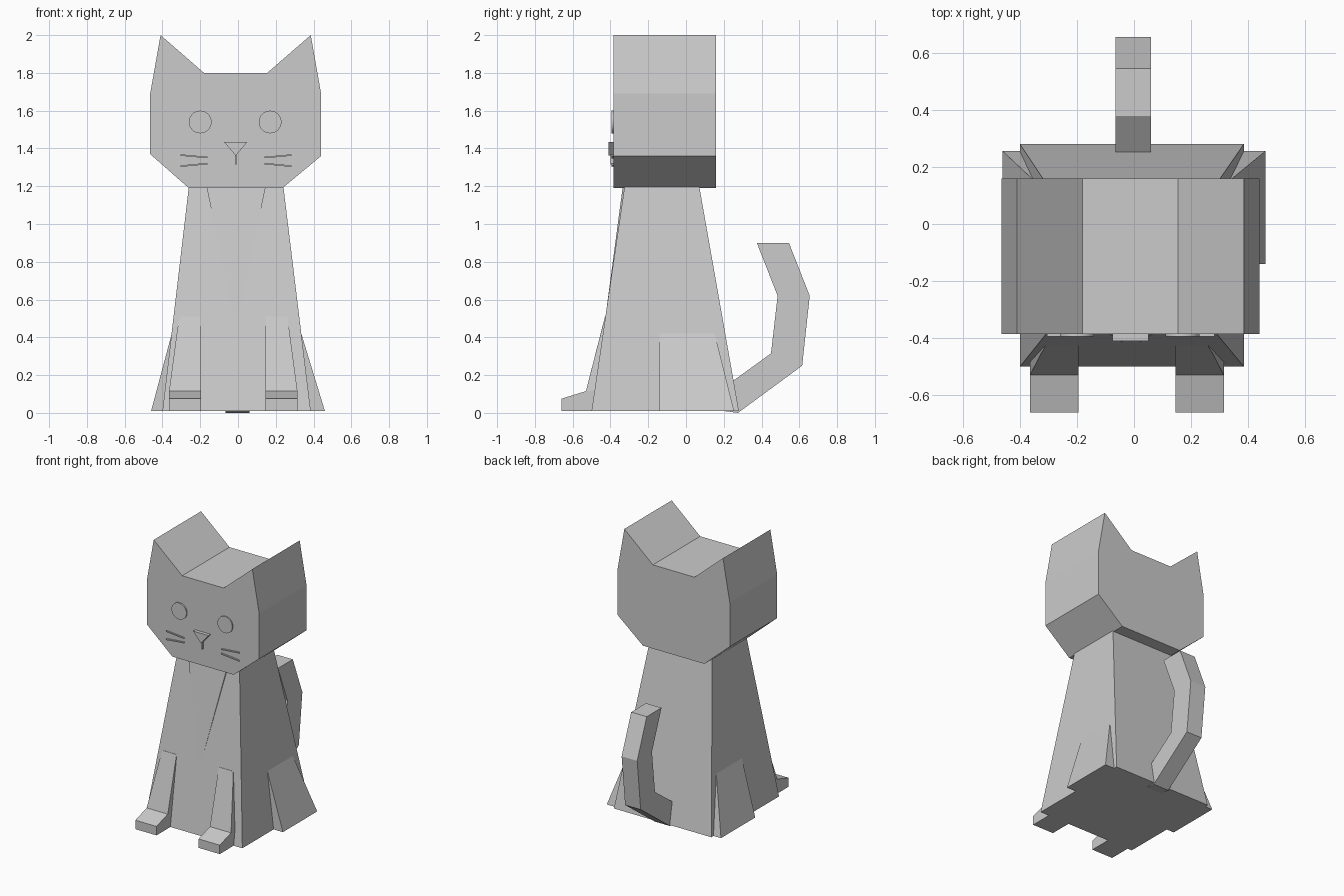
import bpy, bmesh, math
from mathutils import Vector

cube = bpy.data.objects.get("Cube")
if cube:
    bpy.data.objects.remove(cube, do_unlink=True)

GREY = (0.6, 0.6, 0.6, 1)
grey = bpy.data.materials.new("plain_grey")
grey.use_nodes = True
grey.diffuse_color = GREY
grey.node_tree.nodes["Principled BSDF"].inputs["Base Color"].default_value = GREY


def finish(name, bm):
    bmesh.ops.recalc_face_normals(bm, faces=bm.faces[:])
    mesh = bpy.data.meshes.new(name)
    bm.to_mesh(mesh)
    bm.free()
    mesh.materials.append(grey)
    obj = bpy.data.objects.new(name, mesh)
    bpy.context.collection.objects.link(obj)
    return obj


def prism(name, profile, axis, start, end):
    """Extrude a profile: (y, z) points along x, or (x, z) points along y."""
    bm = bmesh.new()
    place = (lambda a, b: (start, a, b)) if axis == "x" else (lambda a, b: (a, start, b))
    face = bm.faces.new([bm.verts.new(place(a, b)) for a, b in profile])
    extruded = bmesh.ops.extrude_face_region(bm, geom=[face])["geom"]
    shift = Vector((end - start, 0, 0) if axis == "x" else (0, end - start, 0))
    bmesh.ops.translate(bm, vec=shift, verts=[v for v in extruded if isinstance(v, bmesh.types.BMVert)])
    return finish(name, bm)


def hull(name, points):
    bm = bmesh.new()
    for p in points:
        bm.verts.new(p)
    bmesh.ops.convex_hull(bm, input=bm.verts[:])
    bmesh.ops.dissolve_limit(bm, angle_limit=0.01, verts=bm.verts[:], edges=bm.edges[:])
    return finish(name, bm)


def box_corners(x0, x1, y0, y1, z):
    return [(x, y, z) for x in (x0, x1) for y in (y0, y1)]


FACE = -0.385  # front plane of the head

# Tapered body and the slightly raised chest wedge
hull("body", box_corners(-0.4, 0.385, -0.5, 0.28, 0.01) + box_corners(-0.26, 0.24, -0.325, 0.07, 1.2))
hull("chest", [(x, y, 1.19) for x in (-0.165, 0.145) for y in (-0.336, -0.3)]
     + [(-0.01, -0.434, 0.45), (-0.01, -0.4, 0.45)])

# Head with pointed ears in one outline
prism("head", [(-0.41, 2), (-0.18, 1.8), (0.155, 1.8), (0.385, 2), (0.44, 1.69), (0.44, 1.36),
               (0.235, 1.19), (-0.26, 1.19), (-0.465, 1.37), (-0.465, 1.69)], "y", FACE, 0.16)

# Bent tail
prism("tail", [(0.275, 0), (0.615, 0.25), (0.655, 0.62), (0.545, 0.9), (0.375, 0.9),
               (0.485, 0.62), (0.45, 0.315), (0.25, 0.17), (0.2, 0.01)], "x", -0.065, 0.06)

# Legs and eyes on both sides
for side, s in (("right", -1), ("left", 1)):
    def fx(d):
        return -0.025 + s * d

    prism(side + "_front_foot", [(-0.66, 0.01), (-0.66, 0.075), (-0.53, 0.115), (-0.44, 0.115), (-0.44, 0.01)],
          "x", fx(0.17), fx(0.34))
    shin = []
    for outer, y, z in ((0.34, -0.53, 0.01), (0.34, -0.53, 0.115), (0.298, -0.449, 0.43), (0.285, -0.429, 0.51)):
        shin += [(fx(d), yy, z) for d in (0.17, outer) for yy in (y, -0.4)]
    hull(side + "_front_leg", shin)

    hull(side + "_hind_leg",
         box_corners(s * 0.28, s * 0.46, -0.14, 0.255, 0.01)
         + box_corners(s * 0.25, s * 0.346 - 0.008, -0.14, 0.16, 0.39)
         + box_corners(s * 0.25, s * 0.34 - 0.008, -0.14, 0.15, 0.43))

    cx = -0.015 + s * 0.185
    ring = [2 * math.pi * i / 32 for i in range(32)]
    eye = prism(side + "_eye", [(cx + 0.06 * math.cos(a), 1.54 + 0.06 * math.sin(a)) for a in ring],
                "y", FACE - 0.009, FACE + 0.01)
    bpy.ops.object.select_all(action="DESELECT")
    eye.select_set(True)
    bpy.context.view_layer.objects.active = eye
    bpy.ops.object.shade_smooth_by_angle()

    # Two thin whiskers spreading outwards
    for label, inner, outer in (("upper", 1.352, 1.365), ("lower", 1.32, 1.306)):
        a, b = -0.011 + s * 0.15, -0.011 + s * 0.294
        h = 0.004
        prism(side + "_" + label + "_whisker", [(a, inner - h), (b, outer - h), (b, outer + h), (a, inner + h)],
              "y", FACE - 0.009, FACE + 0.01)

# Nose and mouth line
prism("nose", [(-0.075, 1.435), (0.05, 1.435), (-0.012, 1.362)], "y", FACE - 0.025, FACE + 0.01)
prism("mouth", [(-0.016, 1.315), (-0.008, 1.315), (-0.008, 1.37), (-0.016, 1.37)], "y", FACE - 0.015, FACE + 0.01)
